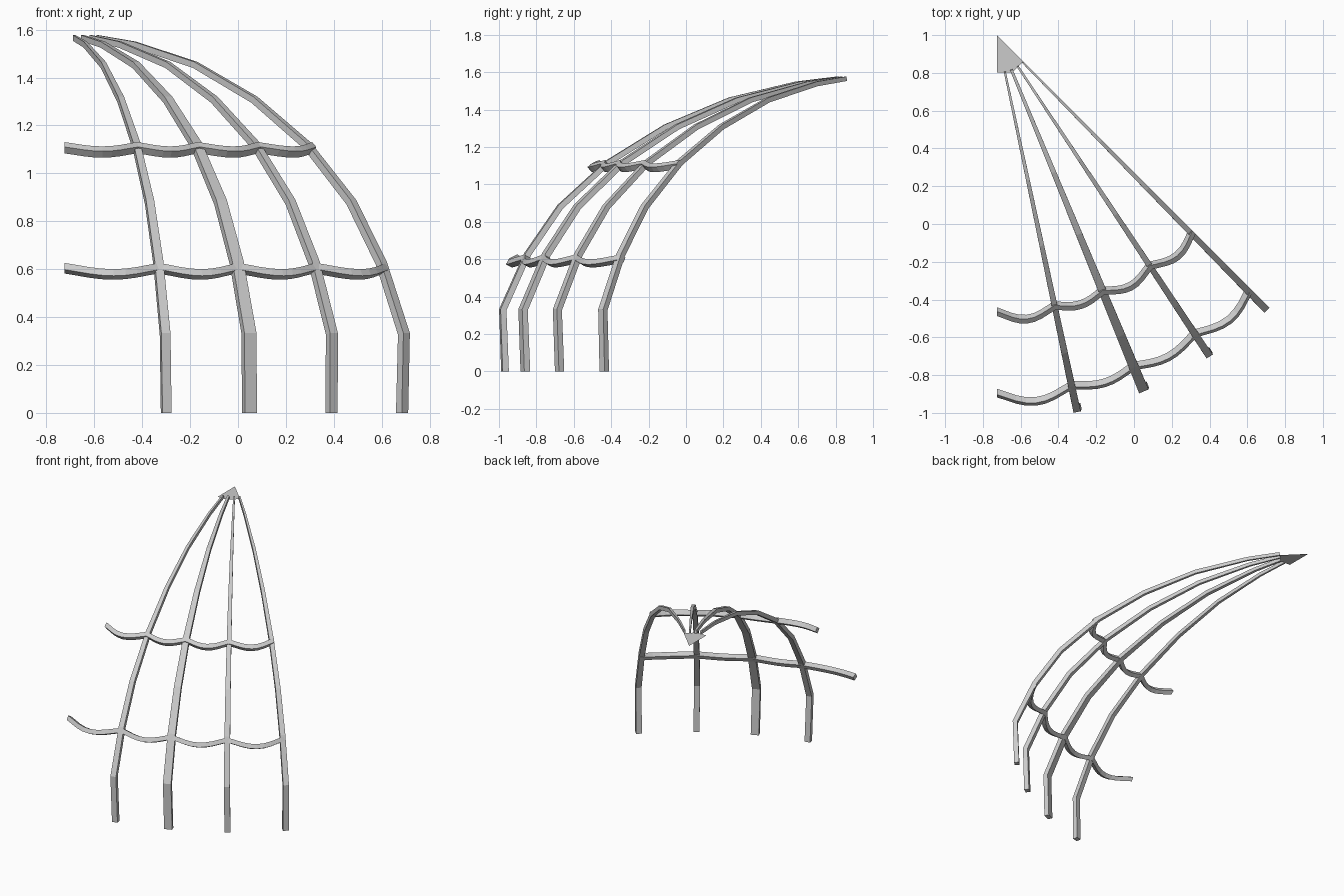
import bpy
import math
from mathutils import Vector

if "Cube" in bpy.data.objects:
    bpy.data.objects.remove(bpy.data.objects["Cube"])

AX, AY = -0.725, 1.0          # vertical axis of the dome

# Outer dome profile: (radius, height) from foot to crown
PROFILE = [(2.03, 0.0), (2.04, 0.333), (1.903, 0.633), (1.722, 0.89), (1.457, 1.128),
           (1.14, 1.32), (0.787, 1.465), (0.423, 1.55), (0.2, 1.577)]
# Angles of the ring nodes: open end, then the four ribs
NODES = (0, 12.0, 22.4, 33.5, 45)


def place(r, side, z, deg):
    """Polar position around the dome axis, shifted sideways by 'side'."""
    a = math.radians(deg)
    return (AX + r * math.sin(a) + side * math.cos(a),
            AY - r * math.cos(a) + side * math.sin(a), z)


def make_mesh(name, verts, faces):
    me = bpy.data.meshes.new(name)
    me.from_pydata(verts, [], faces)
    me.update()
    ob = bpy.data.objects.new(name, me)
    bpy.context.collection.objects.link(ob)
    return ob


def loft(name, sections):
    """Skin a row of four-cornered sections and close both ends."""
    verts = [p for s in sections for p in s]
    n = len(sections)
    faces = [(0, 1, 2, 3), tuple(4 * (n - 1) + k for k in (3, 2, 1, 0))]
    for i in range(n - 1):
        for k in range(4):
            a, b = 4 * i + k, 4 * i + (k + 1) % 4
            faces.append((b, a, a + 4, b + 4))
    return make_mesh(name, verts, faces)


def inner_profile():
    """Offset the outer profile inwards, thinner toward the crown."""
    pts = [Vector(p) for p in PROFILE]
    out = []
    for i, p in enumerate(pts):
        t = pts[min(i + 1, len(pts) - 1)] - pts[max(i - 1, 0)]
        t.normalize()
        depth = 0.034 - 0.01 * i / (len(pts) - 1)
        q = p + Vector((-t.y, t.x)) * depth
        if i == 0:
            q.y = 0.0
        out.append(q)
    return out


INNER = inner_profile()


def rib(name, deg, width, left=-0.5, right=0.5, foot_shift=0.0):
    sections = []
    for i, ((ro, zo), (ri, zi)) in enumerate(zip(PROFILE, INNER)):
        w = width * (0.2 + 0.8 * ro / 2.03)
        s = foot_shift if i == 0 else 0.0
        lo, hi = left * w + s, right * w + s
        sections.append([place(ro, lo, zo, deg), place(ro, hi, zo, deg),
                         place(ri, hi, zi, deg), place(ri, lo, zi, deg)])
    return loft(name, sections)


def ring(name, r, z, tilt, sags, drop):
    """Wavy band between the ribs; its section follows the dome slope."""
    n = Vector((math.cos(tilt), math.sin(tilt))) * 0.0175
    t = Vector((-n.y, n.x)) * 0.9
    steps, sections = 8, []
    for span, sag in enumerate(sags):
        a0, a1 = NODES[span], NODES[span + 1]
        for i in range(steps + (span == len(sags) - 1)):
            s = math.sin(math.pi * i / steps) ** 1.2 if 0 < i < steps else 0.0
            c = Vector((r + sag * s, z - drop * s))
            deg = a0 + (a1 - a0) * i / steps
            sections.append([place(p.x, 0, p.y, deg)
                             for p in (c + n + t, c + n - t, c - n - t, c - n + t)])
    # ends reversed so that the faces point outwards
    return loft(name, sections[::-1])


# Ribs: alternating narrow and wide, the last one cut at the 45 degree plane
rib("narrow_rib_1", 12.0, 0.039, foot_shift=0.007)
rib("wide_rib", 22.4, 0.054, foot_shift=0.006)
rib("narrow_rib_2", 33.5, 0.039, foot_shift=0.005)
rib("half_rib", 45, 0.038, -1.0, 0.0)

# Wavy cross bands
ring("lower_band", 1.895, 0.604, math.radians(28), (0.055, 0.032, 0.035, 0.05), 0.026)
ring("upper_band", 1.464, 1.107, math.radians(50), (0.048, 0.03, 0.042, 0.045), 0.018)

# Flat slice of the octagonal crown plate
make_mesh("crown_plate",
          [(AX, AY, 1.553), place(0.197, 0, 1.553, 0), place(0.197, 0.081, 1.553, 0),
           place(0.197, 0, 1.553, 45)], [(0, 1, 2, 3)])
